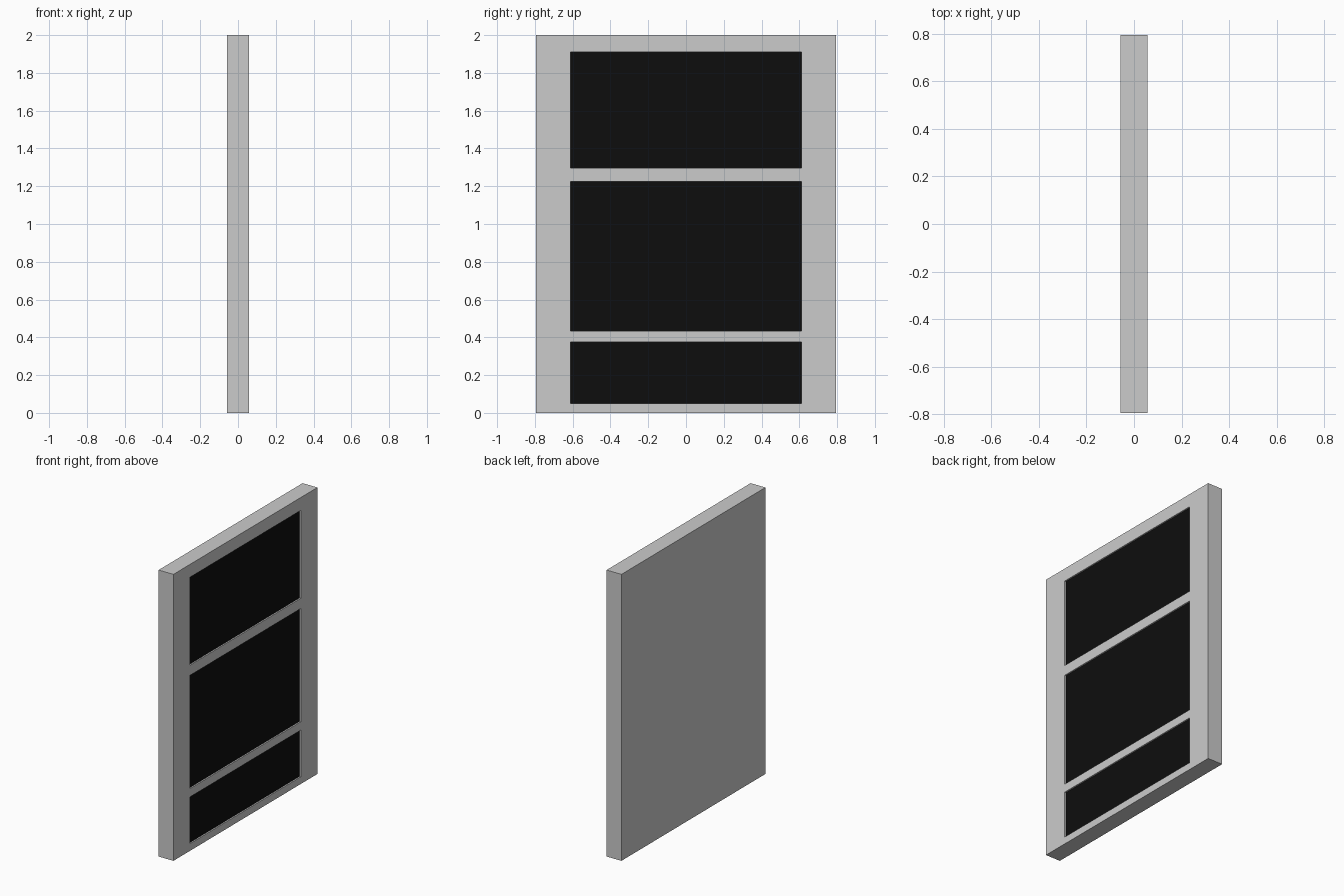
import bpy

if "Cube" in bpy.data.objects:
    bpy.data.objects.remove(bpy.data.objects["Cube"])

DEPTH, WIDTH, HEIGHT = 0.114, 1.588, 2.0
PANEL_HALF = 0.611
RECESS = 0.01
PANELS = {"lower": (0.05, 0.376), "middle": (0.434, 1.225), "upper": (1.296, 1.91)}

black = bpy.data.materials.new("black_panel")
black.diffuse_color = (0.004, 0.004, 0.004, 1)
black.use_nodes = True
black.node_tree.nodes["Principled BSDF"].inputs["Base Color"].default_value = black.diffuse_color


def box(name, x, y, z):
    """Box from (min, max) ranges on each axis."""
    ranges = (x, y, z)
    bpy.ops.mesh.primitive_cube_add(size=1, location=[(a + b) / 2 for a, b in ranges])
    ob = bpy.context.object
    ob.name = name
    ob.scale = [b - a for a, b in ranges]
    bpy.ops.object.transform_apply(location=False, rotation=False, scale=True)
    return ob


# Solid slab frame
front = DEPTH / 2
frame = box("frame", (-front, front), (-WIDTH / 2, WIDTH / 2), (0, HEIGHT))

# Shallow recesses, each filled by a black panel set just below the face
for label, z in PANELS.items():
    y = (-PANEL_HALF, PANEL_HALF)
    cutter = box(label + "_recess_cutter", (front - 0.03, front + 0.05), y, z)
    cutter.hide_render = True
    cutter.hide_set(True)
    cut = frame.modifiers.new(label + "_recess", "BOOLEAN")
    cut.operation = "DIFFERENCE"
    cut.solver = "EXACT"
    cut.object = cutter
    panel = box(label + "_panel", (front - 0.03, front - RECESS), y, z)
    panel.data.materials.append(black)
